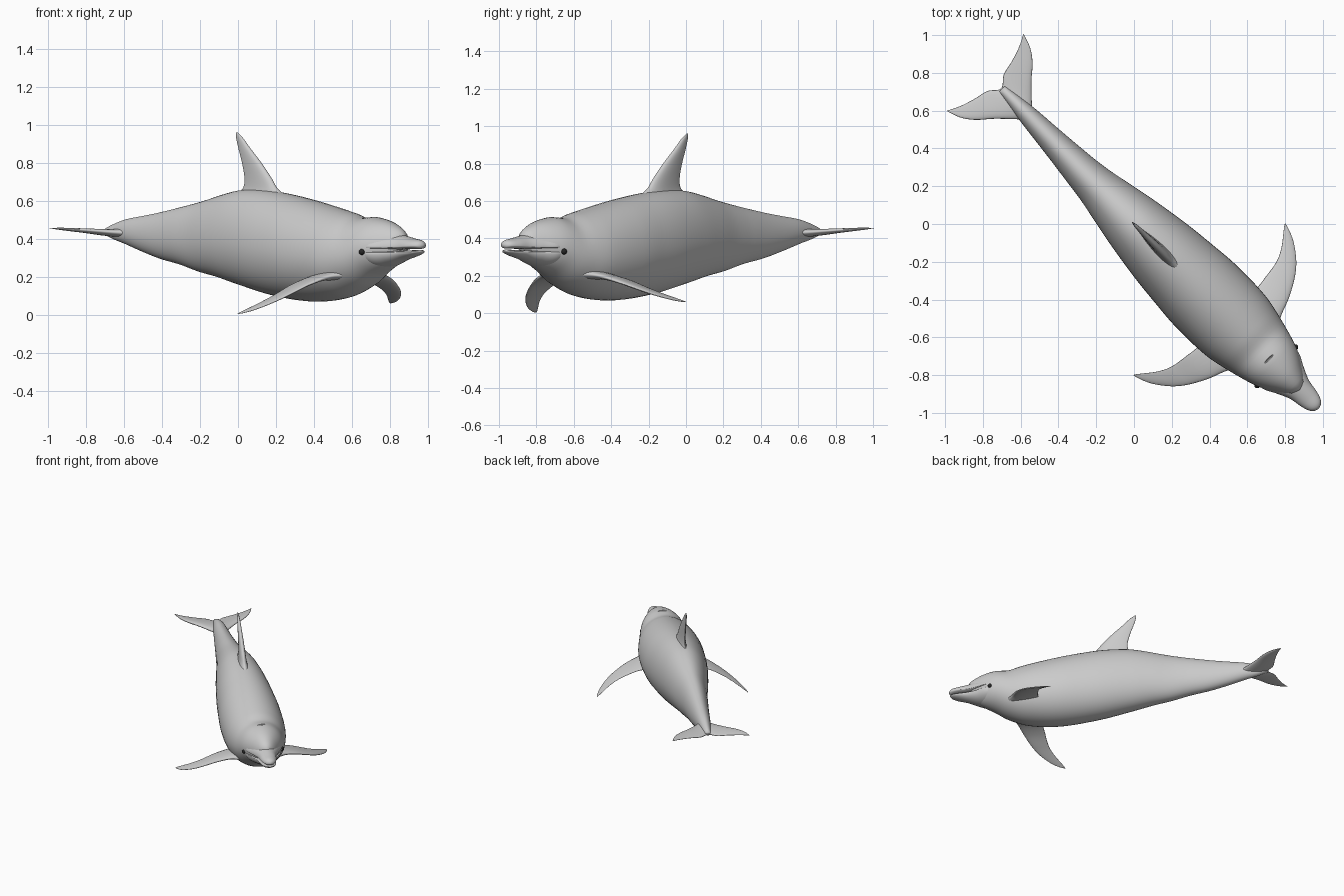
import bpy, bmesh, math
from mathutils import Vector

if "Cube" in bpy.data.objects:
    bpy.data.objects.remove(bpy.data.objects["Cube"])

R2 = math.sqrt(2)


# The animal lies on the diagonal: s runs tail to snout, t to its left side
def place(s, t, z):
    return Vector(((s + t) / R2, (t - s) / R2, z))


# Smooth interpolation of table rows; the first column is the parameter
def smooth(rows, u):
    n = len(rows)
    i = max(k for k in range(n - 1) if rows[k][0] <= u or k == 0)
    a, b = rows[i], rows[i + 1]
    p, q = rows[max(i - 1, 0)], rows[min(i + 2, n - 1)]
    h = b[0] - a[0]
    f = min(max((u - a[0]) / h, 0), 1)
    out = []
    for c in range(1, len(a)):
        m0 = (b[c] - p[c]) / (b[0] - p[0]) * h
        m1 = (q[c] - a[c]) / (q[0] - a[0]) * h
        out.append((2*f**3 - 3*f**2 + 1) * a[c] + (f**3 - 2*f**2 + f) * m0
                   + (3*f**2 - 2*f**3) * b[c] + (f**3 - f**2) * m1)
    return out


def samples(rows, n):
    lo, hi = rows[0][0], rows[-1][0]
    return [lo + (hi - lo) * k / n for k in range(n + 1)]


# Skin a list of closed rings
def loft(name, rings):
    bm = bmesh.new()
    vs = [[bm.verts.new(p) for p in r] for r in rings]
    n = len(vs[0])
    for a, b in zip(vs, vs[1:]):
        for k in range(n):
            bm.faces.new((a[k], a[(k + 1) % n], b[(k + 1) % n], b[k]))
    bm.faces.new(vs[0])
    bm.faces.new(vs[-1])
    bmesh.ops.recalc_face_normals(bm, faces=bm.faces)
    me = bpy.data.meshes.new(name)
    bm.to_mesh(me)
    bm.free()
    me.shade_smooth()
    ob = bpy.data.objects.new(name, me)
    bpy.context.collection.objects.link(ob)
    return ob


# Oval ring: half width w, bottom, widest level and top
def oval(s, w, zb, zc, zt, t0=0, n=48):
    ring = []
    for k in range(n):
        a = 2 * math.pi * k / n
        r = zt - zc if math.sin(a) > 0 else zc - zb
        ring.append(place(s, t0 + w * math.cos(a), zc + r * math.sin(a)))
    return ring


# Fin section between leading and trailing points, thickened along axis
def foil(lead, trail, axis, th, n=24):
    ring = []
    for k in range(n):
        a = 2 * math.pi * k / n
        c = math.cos(a)
        p = trail.lerp(lead, (1 + c) / 2)
        ring.append(p + axis * th / 2 * math.sin(a) * (.8 + .3 * c))
    return ring


# Body with forehead
width = [(-1.0, .02), (-.92, .035), (-.8, .052), (-.64, .068), (-.48, .085),
         (-.3, .108), (-.14, .14), (0, .167), (.2, .198), (.36, .215),
         (.54, .229), (.76, .223), (.9, .195), (1.05, .153), (1.11, .126),
         (1.15, .102), (1.2, .07), (1.23, .04), (1.245, .008)]
top = [(-1.0, .45), (-.96, .468), (-.85, .5), (-.71, .52), (-.57, .54),
       (-.28, .592), (0, .652), (.15, .658), (.31, .645), (.57, .6),
       (.85, .535), (.93, .51), (.98, .512), (1.03, .513), (1.13, .49),
       (1.2, .458), (1.23, .435), (1.245, .41)]
bottom = [(-1.0, .42), (-.92, .392), (-.85, .373), (-.71, .33), (-.57, .292),
          (-.42, .262), (-.28, .225), (-.14, .197), (0, .162), (.28, .1),
          (.57, .068), (.8, .088), (.95, .143), (1.05, .205), (1.15, .255),
          (1.2, .29), (1.245, .38)]
rings = []
for s in samples(width, 110):
    w, zt, zb = smooth(width, s)[0], smooth(top, s)[0], smooth(bottom, s)[0]
    bend = .012 * min(max(-s - .4, 0) / .5, 1)
    rings.append(oval(s, w, zb, zb + (zt - zb) * .47, zt, bend))
body = loft("body", rings)

# Blowhole slit cut across the top of the head
bpy.ops.mesh.primitive_uv_sphere_add(segments=24, ring_count=12,
                                     location=place(1.01, 0, .517),
                                     rotation=(0, 0, math.radians(-45)))
slit = bpy.context.object
slit.name = "blowhole_cutter"
slit.scale = (.006, .036, .016)
slit.hide_render = True
slit.display_type = 'WIRE'
cut = body.modifiers.new("blowhole", 'BOOLEAN')
cut.operation = 'DIFFERENCE'
cut.object = slit
bpy.context.view_layer.update()

# Beak: two jaws with a thin mouth gap
upper = [(1.03, .14, .344, .352, .42), (1.1, .134, .342, .352, .425),
         (1.17, .1, .341, .353, .428), (1.24, .07, .343, .356, .416),
         (1.31, .057, .345, .36, .401), (1.355, .042, .346, .362, .392),
         (1.375, .024, .349, .363, .382), (1.383, .005, .36, .365, .37)]
lower = [(1.03, .14, .25, .325, .337), (1.1, .131, .243, .325, .336),
         (1.17, .097, .26, .325, .335), (1.24, .067, .285, .327, .337),
         (1.31, .053, .304, .328, .339), (1.35, .038, .317, .331, .34),
         (1.366, .02, .325, .333, .34), (1.374, .004, .332, .334, .337)]
for name, rows in (("upper_jaw", upper), ("lower_jaw", lower)):
    loft(name, [oval(s, *smooth(rows, s)) for s in samples(rows, 50)])

# Dorsal fin: height, lead, trail, thickness
dorsal = [(.58, .42, -.06, .1), (.64, .325, .005, .075), (.67, .285, .04, .062),
          (.72, .245, .048, .052), (.8, .17, .03, .042), (.88, .085, .002, .03),
          (.935, .03, -.014, .018), (.96, -.004, -.014, .003)]
side = place(0, 1, 0)
rings = []
for z in samples(dorsal, 40):
    lead, trail, th = smooth(dorsal, z)
    rings.append(foil(place(lead, 0, z), place(trail, 0, z), side, th))
loft("dorsal_fin", rings)

# Tail flukes: span, lead, trail, height, thickness
half = [(.06, -.835, -1.046, .432, .042), (.14, -.918, -1.066, .44, .03),
        (.215, -.985, -1.09, .447, .021), (.262, -1.05, -1.112, .452, .013),
        (.287, -1.118, -1.126, .455, .003)]
fluke = ([(-r[0],) + r[1:] for r in reversed(half)]
         + [(0, -.77, -1.005, .43, .055)] + half)
up = Vector((0, 0, 1))
rings = []
for t in samples(fluke, 70):
    lead, trail, z, th = smooth(fluke, t)
    rings.append(foil(place(lead, t + .01, z), place(trail, t + .01, z), up, th))
loft("tail_flukes", rings)

# Flippers: span, lead, trail, drop toward the tip, thickness
flipper = [(.12, .95, .66, 0, .07), (.2, .898, .697, .05, .052),
           (.3, .858, .69, .22, .04), (.4, .803, .672, .48, .032),
           (.467, .748, .638, .68, .025), (.527, .67, .592, .87, .017),
           (.555, .612, .57, .96, .01), (.567, .572, .563, 1, .003)]
for name, sign, tip in (("left_flipper", 1, .06), ("right_flipper", -1, .004)):
    axis = (place(0, -sign * .35, 1)).normalized() * 1
    axis = Vector((axis.x * sign * sign, axis.y, axis.z))
    rings = []
    for t in samples(flipper, 50):
        lead, trail, drop, th = smooth(flipper, t)
        z = .205 + (tip - .205) * drop
        rings.append(foil(place(lead, sign * t, z + .008 * (1 - drop)),
                          place(trail, sign * t, z - .008 * (1 - drop)), axis, th))
    loft(name, rings)

# Eyes
dark = bpy.data.materials.new("eye_dark")
dark.diffuse_color = (.02, .02, .02, 1)
dark.use_nodes = True
dark.node_tree.nodes["Principled BSDF"].inputs["Base Color"].default_value = dark.diffuse_color
for name, sign in (("left_eye", 1), ("right_eye", -1)):
    bpy.ops.mesh.primitive_uv_sphere_add(segments=20, ring_count=12, radius=.016,
                                         location=place(1.065, sign * .142, .33))
    eye = bpy.context.object
    eye.name = name
    eye.data.shade_smooth()
    eye.data.materials.append(dark)
